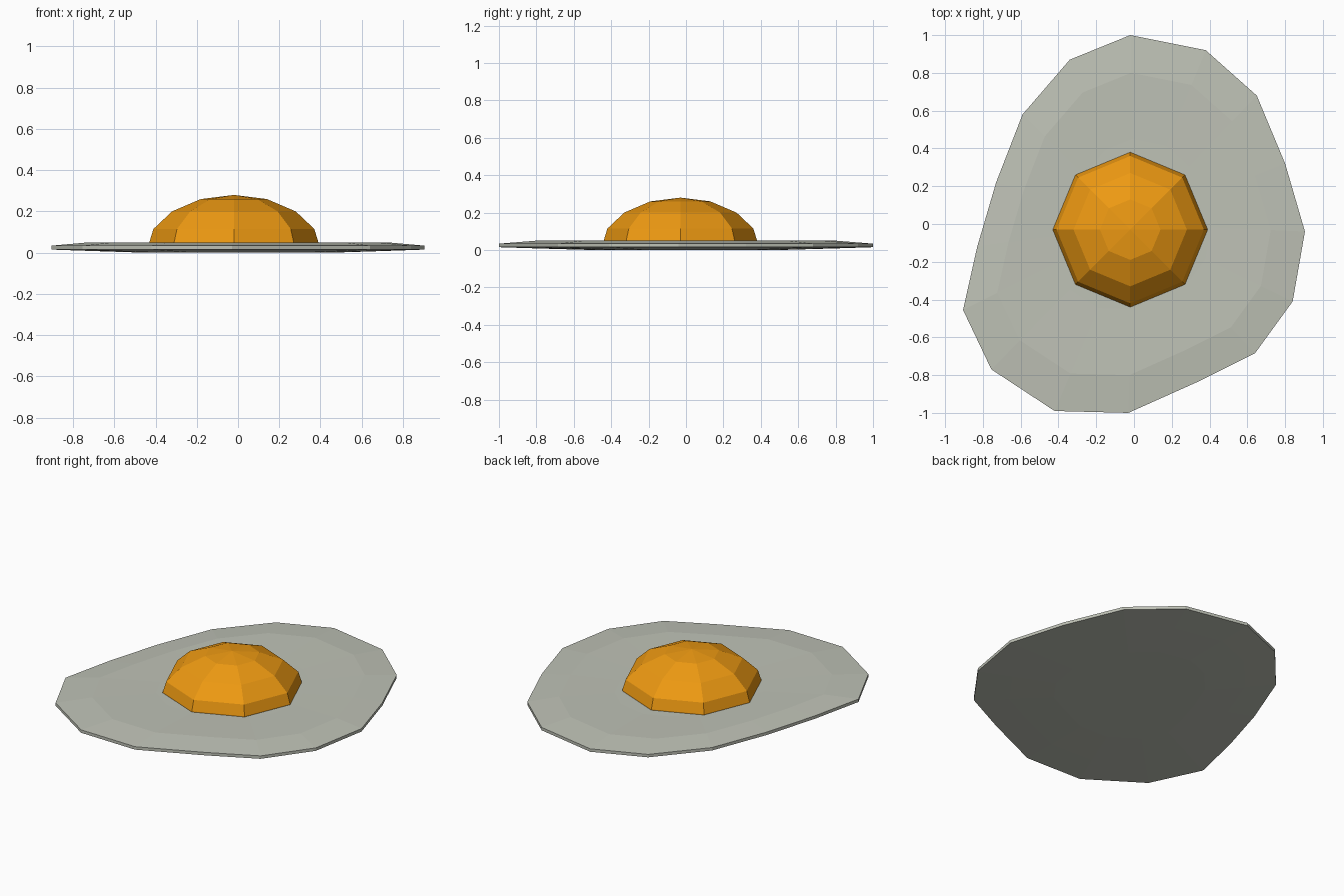
import bpy, bmesh
from math import cos, sin, tau

if "Cube" in bpy.data.objects:
    bpy.data.objects.remove(bpy.data.objects["Cube"])


def material(name, rgb):
    m = bpy.data.materials.new(name)
    m.diffuse_color = (*rgb, 1)
    m.use_nodes = True
    m.node_tree.nodes["Principled BSDF"].inputs["Base Color"].default_value = m.diffuse_color
    return m


def loft(name, rings, mat, cap_top=None):
    """Skin a stack of equal-count rings, closing both ends (top with an optional apex)."""
    bm = bmesh.new()
    loops = [[bm.verts.new(p) for p in ring] for ring in rings]
    n = len(loops[0])
    for a, b in zip(loops, loops[1:]):
        for i in range(n):
            j = (i + 1) % n
            bm.faces.new((a[i], a[j], b[j], b[i]))
    bm.faces.new(loops[0][::-1])
    if cap_top:
        apex = bm.verts.new(cap_top)
        for i in range(n):
            bm.faces.new((loops[-1][i], loops[-1][(i + 1) % n], apex))
    else:
        bm.faces.new(loops[-1])
    bmesh.ops.recalc_face_normals(bm, faces=bm.faces)
    me = bpy.data.meshes.new(name)
    bm.to_mesh(me)
    bm.free()
    me.materials.append(mat)
    ob = bpy.data.objects.new(name, me)
    bpy.context.collection.objects.link(ob)
    return ob


# Egg white: one irregular outline, scaled through a thin profile
outline = [(0.905, -0.04), (0.80, 0.32), (0.65, 0.68), (0.38, 0.92),
           (-0.02, 1.0), (-0.34, 0.87), (-0.59, 0.58), (-0.73, 0.22),
           (-0.83, -0.12), (-0.905, -0.455), (-0.755, -0.77), (-0.42, -0.99),
           (-0.03, -1.0), (0.35, -0.83), (0.64, -0.685), (0.84, -0.41)]
white_profile = [(0.50, 0.0), (0.78, 0.008), (1.0, 0.015), (1.0, 0.034),
                 (0.80, 0.05), (0.45, 0.045)]  # scale, height
white_rings = [[(x * s, y * s, z) for x, y in outline] for s, z in white_profile]
loft("egg_white", white_rings, material("white", (0.52, 0.54, 0.47)), (0, 0, 0.045))

# Yolk: eight-sided dome
cx, cy = -0.02, -0.03
yolk_profile = [(0.41, 0.035), (0.41, 0.05), (0.39, 0.115), (0.30, 0.20), (0.16, 0.26)]  # radius, height
yolk_rings = [[(cx + r * cos(tau * i / 8), cy + r * sin(tau * i / 8), z) for i in range(8)]
              for r, z in yolk_profile]
loft("yolk", yolk_rings, material("yolk_orange", (0.85, 0.32, 0.006)), (cx, cy, 0.28))
